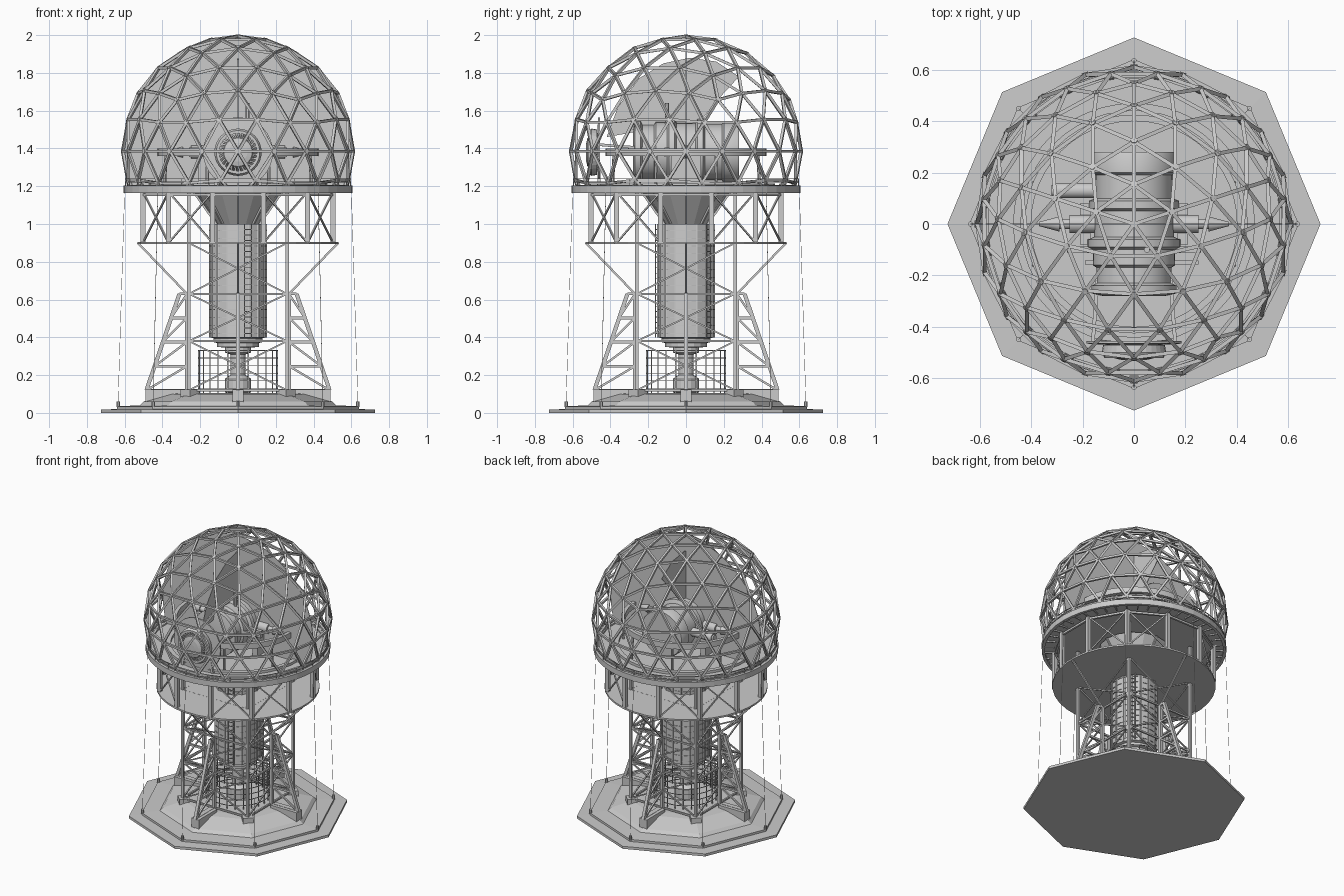
import bpy, bmesh, math
from math import sin, cos, pi, radians
from mathutils import Vector, Matrix

if "Cube" in bpy.data.objects:
    bpy.data.objects.remove(bpy.data.objects["Cube"])

V = Vector


def finish(bm, name, smooth=False):
    bmesh.ops.recalc_face_normals(bm, faces=bm.faces)
    me = bpy.data.meshes.new(name)
    bm.to_mesh(me)
    bm.free()
    ob = bpy.data.objects.new(name, me)
    bpy.context.collection.objects.link(ob)
    if smooth:
        bpy.ops.object.select_all(action='DESELECT')
        ob.select_set(True)
        bpy.context.view_layer.objects.active = ob
        bpy.ops.object.shade_smooth_by_angle(angle=radians(35))


def rod(bm, a, b, r, n=4, r2=None):
    a, b = V(a), V(b)
    d = b - a
    m = Matrix.Translation((a + b) / 2) @ d.to_track_quat('Z', 'Y').to_matrix().to_4x4() @ Matrix.Rotation(pi / n, 4, 'Z')
    bmesh.ops.create_cone(bm, cap_ends=True, segments=n, radius1=r, radius2=r if r2 is None else r2,
                          depth=d.length, matrix=m)


def box(bm, c, s, ang=0):
    m = Matrix.Rotation(ang, 4, 'Z') @ Matrix.Translation(c) @ Matrix.Diagonal((*s, 1))
    bmesh.ops.create_cube(bm, size=1, matrix=m)


def lathe(bm, prof, n, m=Matrix(), closed=False):
    rings = [[bm.verts.new(m @ V((r * cos(2 * pi * i / n), r * sin(2 * pi * i / n), z)))
              for i in range(n)] for r, z in prof]
    pairs = list(zip(rings, rings[1:])) + ([(rings[-1], rings[0])] if closed else [])
    for p, q in pairs:
        for i in range(n):
            j = (i + 1) % n
            bm.faces.new((p[i], p[j], q[j], q[i]))
    if not closed:
        bm.faces.new(rings[0])
        bm.faces.new(rings[-1])


def pol(r, a, z):
    return V((r * cos(a), r * sin(a), z))


# octagonal stepped base
bm = bmesh.new()
lathe(bm, [(.725, 0), (.725, .018), (.64, .02), (.64, .035), (.52, .04), (.5, .06), (.36, .1), (.3, .105)], 8)
finish(bm, "base_slab")

# radial footings and cable anchors
bm = bmesh.new()
for k in range(4):
    box(bm, (.385, 0, .085), (.21, .06, .08), k * pi / 2)
    box(bm, (.36, 0, .1), (.07, .07, .05), k * pi / 2 + pi / 4)
for k in range(8):
    rod(bm, pol(.635, k * pi / 4, .03), pol(.635, k * pi / 4, .06), .01, 8)
finish(bm, "footings")

# guy cables
bm = bmesh.new()
for k in range(8):
    rod(bm, pol(.635, k * pi / 4, .05), pol(.6, k * pi / 4, 1.18), .0014)
finish(bm, "guy_cables")

# square tower frame with cross bracing
bm = bmesh.new()
levels = [.12, .38, .63, .9]
for k in range(4):
    R = Matrix.Rotation(k * pi / 2, 3, 'Z')
    P = lambda x, y, z: R @ V((x, y, z))
    rod(bm, P(.26, .26, .1), P(.26, .26, 1.17), .013)
    for z in levels:
        rod(bm, P(.26, -.26, z), P(.26, .26, z), .008)
    for z0, z1 in zip(levels, levels[1:]):
        rod(bm, P(.26, -.26, z0), P(.26, .26, z1), .006)
        rod(bm, P(.26, .26, z0), P(.26, -.26, z1), .006)
    # struts spreading to the drum floor
    rod(bm, P(.27, 0, .63), P(.53, 0, .9), .008)
finish(bm, "tower_frame")

# four flat tapering lattice buttresses
bm = bmesh.new()
for k in range(4):
    R = Matrix.Rotation(k * pi / 2, 3, 'Z')
    outer = lambda t: R @ V((.485 - .175 * t, 0, .12 + .51 * t))
    inner = lambda t: R @ V((.27, 0, .12 + .51 * t))
    rod(bm, outer(0), outer(1), .015)
    rod(bm, inner(0), inner(1), .015)
    for i in range(5):
        rod(bm, outer(i / 4), inner(i / 4), .01)
        if i < 4:
            rod(bm, outer(i / 4), inner((i + 1) / 4), .008)
finish(bm, "buttresses")

# central column with hopper above and pivot below
bm = bmesh.new()
lathe(bm, [(.05, .1), (.07, .11), (.07, .18), (.04, .2), (.04, .31), (.07, .32), (.07, .345), (.11, .35),
           (.11, .37), (.13, .375), (.13, .395), (.15, .4), (.15, 1.0), (.11, 1.0), (.23, 1.17)], 16)
for i in range(16):
    rod(bm, pol(.15, i * pi / 8, .4), pol(.15, i * pi / 8, 1.0), .006)
for i in range(8):
    rod(bm, pol(.115, i * pi / 4, 1.0), pol(.235, i * pi / 4, 1.17), .008)
for i in range(14):
    z = .42 + i * .042
    rod(bm, (0, 0, z), (0, 0, z + .003), .153, 16)
finish(bm, "central_column")

# ladders on the column
bm = bmesh.new()
for a in (-pi / 2 + .33, .8):
    t = V((-sin(a), cos(a), 0)) * .02
    for s in (-1, 1):
        rod(bm, pol(.165, a, .4) + s * t, pol(.165, a, 1.0) + s * t, .004)
    for i in range(20):
        p = pol(.165, a, .42 + i * .029)
        rod(bm, p - t, p + t, .003)
finish(bm, "ladders")

# wire cage around the pivot
bm = bmesh.new()
for k in range(24):
    rod(bm, pol(.21, k * pi / 12, .1), pol(.21, k * pi / 12, .33), .004)
    for z in (.13, .17, .21, .25, .29, .33):
        rod(bm, pol(.21, k * pi / 12, z), pol(.21, (k + 1) * pi / 12, z), .003)
finish(bm, "cage")

# drum floor, posts and braces
bm = bmesh.new()
rod(bm, (0, 0, .893), (0, 0, .905), .535, 36)
for k in range(12):
    a, b = radians(15 + 30 * k), radians(45 + 30 * k)
    rod(bm, pol(.52, a, .9), pol(.52, a, 1.17), .018)
    if k % 3 != 2:
        rod(bm, pol(.52, a, .9), pol(.52, b, 1.17), .006)
        rod(bm, pol(.52, b, .9), pol(.52, a, 1.17), .006)
    rod(bm, pol(.52, a, 1.155), pol(.52, b, 1.155), .01)
finish(bm, "drum_frame")

# dome deck with joists and handrail
bm = bmesh.new()
rod(bm, (0, 0, 1.18), (0, 0, 1.197), .595, 48)
lathe(bm, [(.585, 1.165), (.605, 1.165), (.605, 1.205), (.585, 1.205)], 48, closed=True)
for k in range(48):
    a, b = k * pi / 24, (k + 1) * pi / 24
    rod(bm, pol(.52, a, 1.173), pol(.59, a, 1.173), .006)
    if k % 2 == 0:
        rod(bm, pol(.595, a, 1.2), pol(.595, a, 1.24), .003)
    for z in (1.222, 1.24):
        rod(bm, pol(.595, a, z), pol(.595, b, z), .003)
finish(bm, "deck_ring")

# geodesic dome struts and hubs
C = V((0, 0, 1.385))
ico = bmesh.new()
bmesh.ops.create_icosphere(ico, subdivisions=3, radius=.61,
                           matrix=Matrix.Translation(C) @ Matrix.Rotation(pi / 2, 4, 'Z'))
bmesh.ops.bisect_plane(ico, geom=ico.verts[:] + ico.edges[:] + ico.faces[:], plane_co=(0, 0, 1.2),
                       plane_no=(0, 0, 1), clear_inner=True)
bm = bmesh.new()
for e in ico.edges:
    rod(bm, e.verts[0].co, e.verts[1].co, .0105)
for v in ico.verts:
    n = (v.co - C).normalized()
    rod(bm, v.co - n * .009, v.co + n * .009, .013, 6)
ico.free()
finish(bm, "dome_struts")


# vertical partition sheet across the dome, and a crossing fin
def sheet(name, pts, off):
    bm = bmesh.new()
    f = bm.faces.new([bm.verts.new(V(p) - V(off) / 2) for p in pts])
    g = bmesh.ops.extrude_face_region(bm, geom=[f])
    bmesh.ops.translate(bm, vec=off, verts=[v for v in g['geom'] if isinstance(v, bmesh.types.BMVert)])
    finish(bm, name)


a0 = -math.asin(.185 / .6)
arc = [a0 + (pi - 2 * a0) * i / 40 for i in range(41)]
sheet("dome_partition", [(.6 * cos(a), 0, 1.385 + .6 * sin(a)) for a in arc], (0, .004, 0))
fin = [(-.42, 1.46), (-.36, 1.62), (-.25, 1.77), (-.12, 1.85), (.02, 1.88), (.16, 1.86), (.28, 1.78),
       (.17, 1.66), (.08, 1.55), (-.2, 1.5)]
sheet("dome_fin", [(0, y, z) for y, z in fin], (.004, 0, 0))

# instrument body lying along y
T = Matrix.Translation((0, 0, 1.38)) @ Matrix.Rotation(pi / 2, 4, 'X')
bm = bmesh.new()
lathe(bm, [(.1, -.28), (.16, -.28), (.165, -.27), (.165, -.2), (.15, -.19), (.15, -.1), (.175, -.09), (.175, -.06),
           (.155, -.05), (.155, .05), (.18, .06), (.18, .09), (.16, .1), (.16, .16), (.145, .17), (.145, .23),
           (.165, .24), (.165, .27), (.12, .28)], 32, T)
finish(bm, "instrument_body", True)

# side motors, collars and mounts
bm = bmesh.new()
rod(bm, (-.31, .13, 1.38), (-.14, .13, 1.38), .03, 16)
rod(bm, (-.32, .13, 1.38), (-.29, .13, 1.38), .022, 16)
box(bm, (0, -.1, 1.38), (.52, .025, .05))
box(bm, (.03, -.15, 1.38), (.44, .015, .035))
for s in (-1, 1):
    rod(bm, (s * .15, 0, 1.38), (s * .25, 0, 1.38), .035, 16)
    rod(bm, (s * .25, 0, 1.38), (s * .3, 0, 1.38), .02, 16)
    rod(bm, (s * .29, 0, 1.38), (s * .37, 0, 1.38), .03, 16, .008)
    box(bm, (s * .19, 0, 1.28), (.04, .16, .18))
rod(bm, (.05, -.1, 1.5), (.05, -.1, 1.64), .012, 8)
finish(bm, "mounts_and_motors", True)

# horizontal bearing ring on stanchions
bm = bmesh.new()
lathe(bm, [(.4, 1.36), (.425, 1.36), (.425, 1.4), (.4, 1.4)], 48, closed=True)
lathe(bm, [(.44, 1.197), (.47, 1.197), (.47, 1.215), (.44, 1.215)], 48, closed=True)
for k in range(8):
    a = pi / 8 + k * pi / 4
    rod(bm, pol(.42, a, 1.2), pol(.413, a, 1.37), .008, 6)
finish(bm, "bearing_ring", True)

# front aperture with toothed iris, backing plate and bracket
bm = bmesh.new()
E = Matrix.Translation((0, -.5, 1.38)) @ Matrix.Rotation(pi / 2, 4, 'X')
lathe(bm, [(.1, -.03), (.12, -.03), (.125, 0), (.115, .02), (.1, .02)], 32, E, closed=True)
lathe(bm, [(.185, -.045), (.185, -.035), (.1, -.03), (.1, -.04)], 32, E, closed=True)
lathe(bm, [(.1, -.04), (.1, -.03), (.085, 0), (.075, .022), (.05, .028), (.02, .03)], 32, E)
for k in range(28):
    a = 2 * pi * k / 28
    rod(bm, E @ pol(.074, a, .012), E @ pol(.104, a + .12, .014), .006)
for s in (-1, 1):
    rod(bm, (s * .12, -.46, 1.2), (s * .1, -.46, 1.3), .012)
    rod(bm, (s * .16, -.46, 1.42), (s * .14, -.2, 1.4), .01)
finish(bm, "front_aperture")
